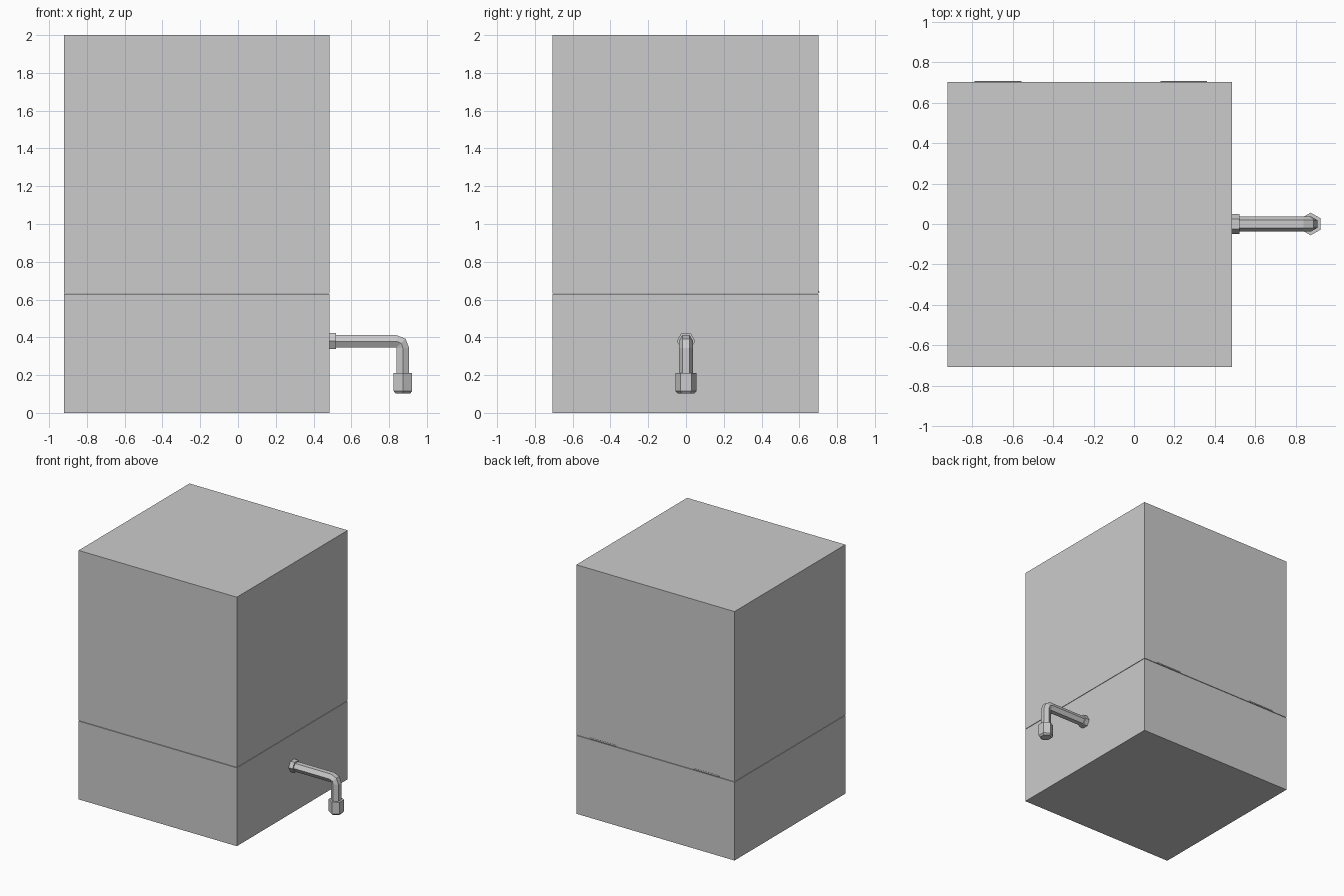
import bpy, math
from mathutils import Vector

if "Cube" in bpy.data.objects:
    bpy.data.objects.remove(bpy.data.objects["Cube"])


def add_mesh(name, verts, faces):
    mesh = bpy.data.meshes.new(name)
    mesh.from_pydata(verts, [], faces)
    mesh.update()
    obj = bpy.data.objects.new(name, mesh)
    bpy.context.collection.objects.link(obj)
    return obj


def box(name, lo, hi):
    lo, hi = Vector(lo), Vector(hi)
    bpy.ops.mesh.primitive_cube_add(size=1, location=(lo + hi) / 2)
    obj = bpy.context.object
    obj.name = name
    obj.scale = hi - lo
    return obj


def hex_sweep(name, rings, sides=6):
    """Rings are (x, z, heading in degrees, radius), in the y = 0 plane."""
    verts, faces = [], []
    for x, z, heading, r in rings:
        h = math.radians(heading)
        for i in range(sides):
            a = math.tau * i / sides
            n = r * math.sin(a)
            verts.append((x - n * math.sin(h), r * math.cos(a), z + n * math.cos(h)))
    for k in range(len(rings) - 1):
        for i in range(sides):
            j = (i + 1) % sides
            a, b = k * sides, (k + 1) * sides
            faces.append((a + i, a + j, b + j, b + i))
    faces.append(tuple(reversed(range(sides))))
    faces.append(tuple(range(len(verts) - sides, len(verts))))
    obj = add_mesh(name, verts, faces)
    # Make normals point outward
    import bmesh
    bm = bmesh.new()
    bm.from_mesh(obj.data)
    bmesh.ops.recalc_face_normals(bm, faces=bm.faces[:])
    bm.to_mesh(obj.data)
    bm.free()
    return obj


# Lower tank and tall lid, with a hairline seam between them
X0, X1, Y0, Y1 = -0.922, 0.484, -0.706, 0.701
box("lower_tank", (X0, Y0, 0), (X1, Y1, 0.629))
box("upper_lid", (X0, Y0, 0.633), (X1, Y1, 2))

# Two slim hinge pins along the back seam
for name, x in (("hinge_left", -0.672), ("hinge_right", 0.245)):
    bpy.ops.mesh.primitive_cylinder_add(vertices=6, radius=0.006, depth=0.23,
                                        location=(x, Y1, 0.639),
                                        rotation=(0, math.pi / 2, 0))
    bpy.context.object.name = name

# Drain pipe: wall collar, bent tube, and chamfered outlet nozzle
hex_sweep("pipe_collar", [(0.48, 0.38, 0, 0.049), (0.52, 0.38, 0, 0.049)])
hex_sweep("drain_pipe", [(0.48, 0.379, 0, 0.038), (0.838, 0.379, 0, 0.038),
                         (0.864, 0.369, -45, 0.038), (0.873, 0.344, -90, 0.038),
                         (0.873, 0.20, -90, 0.038)])
hex_sweep("outlet_nozzle", [(0.873, 0.21, -90, 0.056), (0.873, 0.115, -90, 0.056),
                            (0.873, 0.102, -90, 0.044)])
